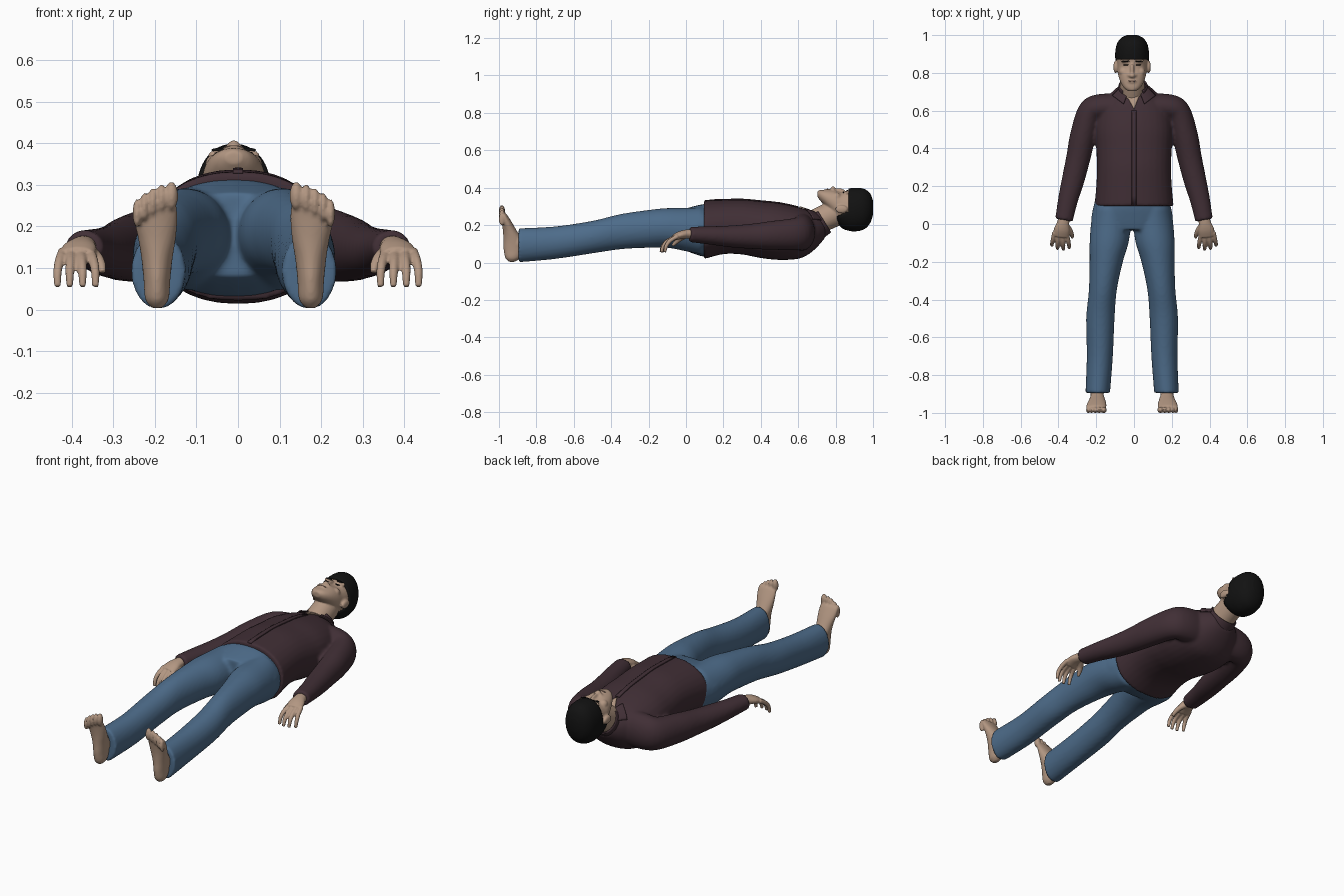
import bpy, bmesh, math
from mathutils import Vector

if "Cube" in bpy.data.objects:
    bpy.data.objects.remove(bpy.data.objects["Cube"])


def material(name, r, g, b):
    m = bpy.data.materials.new(name)
    m.diffuse_color = (r, g, b, 1)
    m.use_nodes = True
    m.node_tree.nodes["Principled BSDF"].inputs["Base Color"].default_value = m.diffuse_color
    return m


SKIN = material("skin", .45, .31, .225)
LIPS = material("lips", .33, .2, .15)
HAIR = material("black hair", .006, .006, .006)
SHIRT = material("dark maroon cloth", .052, .028, .036)
DENIM = material("blue denim", .075, .15, .255)


def spline(rows, steps=5):
    """Catmull-Rom interpolation of rows of numbers."""
    out = []
    for i in range(len(rows) - 1):
        p0, p1, p2 = rows[max(i - 1, 0)], rows[i], rows[i + 1]
        p3 = rows[min(i + 2, len(rows) - 1)]
        for k in range(steps):
            t = k / steps
            out.append([.5 * (2 * b + (c - a) * t + (2 * a - 5 * b + 4 * c - d) * t * t
                              + (3 * b - a - 3 * c + d) * t ** 3)
                        for a, b, c, d in zip(p0, p1, p2, p3)])
    return out + [list(rows[-1])]


def loft(bm, rows, axis=None, n=32, e=2.0):
    """Rows are x, y, z, half width, half depth; rings follow the path or a fixed axis."""
    pts = spline(rows)
    rings = []
    for i, (x, y, z, ru, rv) in enumerate(pts):
        if axis:
            u, v = Vector((1, 0, 0)), Vector((0, 0, 1) if axis == 'y' else (0, 1, 0))
        else:
            a, b = pts[max(i - 1, 0)], pts[min(i + 1, len(pts) - 1)]
            t = (Vector(b[:3]) - Vector(a[:3])).normalized()
            u = t.cross(Vector((0, 0, 1))).normalized()
            v = u.cross(t)
        ring = []
        for k in range(n):
            c, s = math.cos(math.tau * k / n), math.sin(math.tau * k / n)
            c = math.copysign(abs(c) ** (2 / e), c)
            s = math.copysign(abs(s) ** (2 / e), s)
            ring.append(bm.verts.new(Vector((x, y, z)) + u * ru * c + v * rv * s))
        rings.append(ring)
    for r0, r1 in zip(rings, rings[1:]):
        for k in range(n):
            bm.faces.new((r0[k], r0[(k + 1) % n], r1[(k + 1) % n], r1[k]))
    bm.faces.new(rings[0])
    bm.faces.new(rings[-1])


def ball(bm, centre, radii):
    for v in bmesh.ops.create_uvsphere(bm, u_segments=20, v_segments=12, radius=1)["verts"]:
        v.co = Vector(c + r * k for c, r, k in zip(centre, radii, v.co))


def finish(bm, name, mat, dx=0, voxel=0, smooth=4):
    bmesh.ops.recalc_face_normals(bm, faces=bm.faces)
    me = bpy.data.meshes.new(name)
    bm.to_mesh(me)
    bm.free()
    for p in me.polygons:
        p.use_smooth = True
    me.materials.append(mat)
    ob = bpy.data.objects.new(name, me)
    ob.location.x = dx
    bpy.context.collection.objects.link(ob)
    if voxel:  # fuse the overlapping volumes into one smooth skin
        m = ob.modifiers.new("fuse", 'REMESH')
        m.mode, m.voxel_size, m.use_smooth_shade = 'VOXEL', voxel, True
        m = ob.modifiers.new("soften", 'SMOOTH')
        m.iterations, m.factor = smooth, .5
    return ob


CX = -.01  # head and legs lie slightly off centre

# shirt: torso and sleeves
bm = bmesh.new()
loft(bm, [(0, .095, .175, .21, .157), (0, .2, .19, .2, .145), (0, .3, .19, .196, .147),
          (0, .4, .176, .2, .152), (0, .5, .166, .205, .152), (0, .6, .158, .19, .138),
          (0, .66, .162, .15, .115), (0, .71, .172, .105, .08), (0, .745, .18, .06, .045)],
     'y', e=2.2)
for s in (-1, 1):
    loft(bm, [(s * x, y, z, u, v) for x, y, z, u, v in (
        (.08, .62, .165, .07, .1), (.185, .617, .158, .07, .095), (.235, .585, .152, .068, .086),
        (.272, .46, .145, .068, .077), (.295, .35, .14, .064, .067), (.322, .235, .14, .06, .058),
        (.349, .13, .145, .053, .049), (.371, .02, .15, .047, .041))])
shirt = finish(bm, "shirt", SHIRT, voxel=.009)

# trousers: hips and legs
bm = bmesh.new()
loft(bm, [(0, .16, .175, .185, .13), (0, .1, .172, .203, .141), (0, .02, .175, .216, .12),
          (0, -.03, .18, .19, .1)], 'y', e=2.2)
for s in (-1, 1):
    loft(bm, [(s * x, y, z, u, v) for x, y, z, u, v in (
        (.105, .08, .17, .1, .125), (.112, 0, .176, .106, .116), (.122, -.1, .185, .103, .106),
        (.137, -.2, .18, .088, .101), (.155, -.35, .165, .074, .094), (.168, -.5, .136, .075, .087),
        (.171, -.7, .106, .069, .087), (.182, -.895, .092, .065, .091))], 'y')
finish(bm, "trousers", DENIM, CX, .009)

# feet with ankles and toes
for s, side in ((-1, "left"), (1, "right")):
    bm = bmesh.new()
    fx = .185
    loft(bm, [(s * (fx + x), y, z, u, v) for x, y, z, u, v in (
        (0, -.93, .004, .012, .016), (0, -.926, .025, .028, .04), (0, -.92, .07, .032, .055),
        (0, -.926, .12, .037, .05), (0, -.942, .17, .045, .037), (.003, -.958, .215, .052, .027),
        (.005, -.972, .25, .052, .019), (.005, -.975, .262, .042, .013))], 'z')
    loft(bm, [(s * fx, -.82, .105, .036, .045), (s * fx, -.88, .105, .036, .048),
              (s * fx, -.93, .1, .032, .05)], 'y')
    for x, tip, r in ((-.035, .308, .016), (-.011, .302, .012), (.01, .293, .0115),
                      (.03, .281, .011), (.048, .266, .0105)):
        ball(bm, (s * (fx + x), -.984, tip - .034), (r, .017, .034))
    finish(bm, side + "_foot", SKIN, CX, .005, 2)

# hands with fingers and thumbs
for s, side in ((-1, "left"), (1, "right")):
    bm = bmesh.new()
    loft(bm, [(s * x, y, z, u, v) for x, y, z, u, v in (
        (.366, .06, .152, .03, .026), (.374, .01, .153, .032, .024), (.382, -.03, .147, .042, .021),
        (.387, -.065, .133, .043, .017))], n=24)
    for off, reach in ((-.032, .94), (-.01, 1.04), (.012, 1), (.033, .8)):
        x0 = .388 + off
        loft(bm, [(s * x0, -.045, .14, .012, .012),
                  (s * (x0 + off * .25), -.045 - .048 * reach, .118, .0115, .0115),
                  (s * (x0 + off * .4), -.045 - .075 * reach, .09, .0105, .0105),
                  (s * (x0 + off * .4), -.045 - .086 * reach, .055, .008, .008)], n=16)
    loft(bm, [(s * .365, .0, .145, .016, .016), (s * .342, -.03, .128, .0145, .0145),
              (s * .33, -.055, .108, .012, .012), (s * .326, -.072, .09, .008, .008)], n=16)
    finish(bm, side + "_hand", SKIN, 0, .0045, 2)

# head with neck, ears, nose, brow ridge and chin
SKULL = [(0, .703, .366, .02, .014), (0, .72, .358, .042, .03), (0, .75, .342, .061, .047),
         (0, .79, .318, .074, .07), (0, .83, .289, .079, .089), (0, .87, .283, .081, .1),
         (0, .91, .283, .081, .103), (0, .95, .286, .072, .094), (0, .978, .29, .05, .065),
         (0, .992, .293, .018, .022)]
bm = bmesh.new()
loft(bm, SKULL, 'y', e=2.15)
loft(bm, [(0, .6, .16, .07, .075), (0, .72, .228, .066, .07), (0, .85, .285, .062, .07)])
ball(bm, (0, .786, .39), (.017, .014, .018))
ball(bm, (0, .81, .381), (.011, .042, .017))
ball(bm, (0, .755, .383), (.026, .013, .012))
ball(bm, (0, .717, .372), (.024, .014, .016))
for s in (-1, 1):
    ball(bm, (s * .016, .787, .383), (.01, .01, .012))
    ball(bm, (s * .033, .865, .371), (.03, .011, .015))
    ball(bm, (s * .088, .832, .285), (.011, .034, .022))
    ball(bm, (s * .045, .805, .35), (.024, .024, .024))
finish(bm, "head", SKIN, CX, .005, 3)

# hair: an enlarged skull trimmed at the hairline
bm = bmesh.new()
loft(bm, [(x, y + max(0, y - .9) * .09, z, u + .008, v + .013) for x, y, z, u, v in SKULL],
     'y', n=64, e=2.15)


def below_hairline(c):
    return c.y < .805 + .062 * min(max((c.z - .24) / .03, 0), 1)


bmesh.ops.delete(bm, geom=[f for f in bm.faces if below_hairline(f.calc_center_median())],
                 context='FACES')
hair = finish(bm, "hair", HAIR, CX)
m = hair.modifiers.new("thickness", 'SOLIDIFY')
m.thickness, m.offset = .018, -1

# eyebrows, closed eyes and mouth
bm = bmesh.new()
for s in (-1, 1):
    ball(bm, (s * .034, .862, .384), (.02, .004, .005))
    ball(bm, (s * .033, .842, .376), (.014, .0035, .004))
finish(bm, "brows_and_lashes", HAIR, CX)
bm = bmesh.new()
ball(bm, (0, .756, .391), (.023, .004, .004))
finish(bm, "mouth", LIPS, CX)


def plate(name, pts, mat, offset):
    """Thin plate, drawn from above and laid on the shirt."""
    bm = bmesh.new()
    bm.faces.new([bm.verts.new((x, y, .6)) for x, y in pts])
    bmesh.ops.subdivide_edges(bm, edges=bm.edges[:], cuts=9, use_grid_fill=True)
    bmesh.ops.triangulate(bm, faces=bm.faces)
    ob = finish(bm, name, mat)
    m = ob.modifiers.new("lay", 'SHRINKWRAP')
    m.target, m.wrap_method, m.offset = shirt, 'PROJECT', offset
    m.use_project_z, m.use_negative_direction, m.use_positive_direction = True, True, False
    m = ob.modifiers.new("thickness", 'SOLIDIFY')
    m.thickness, m.offset = .006, 0


# open neck, button placket and collar flaps
plate("open_neck", [(-.055, .71), (0, .607), (.04, .71)], SKIN, .004)
plate("placket", [(-.012, .1), (.012, .1), (.012, .6), (-.012, .6)], SHIRT, .002)
for s, side in ((-1, "left"), (1, "right")):
    plate(side + "_collar_flap", [(s * .07, .725), (s * .115, .68), (s * .055, .635), (s * .035, .685)],
          SHIRT, .008)

# standing collar around the back and sides of the neck
bm = bmesh.new()
loft(bm, [(0, .655, .185, .098, .095), (0, .7, .207, .084, .083), (0, .735, .228, .076, .078)], n=48)
bmesh.ops.delete(bm, geom=[f for f in bm.faces if len(f.verts) > 4
                           or (f.calc_center_median().z > .25 and abs(f.calc_center_median().x) < .055)],
                 context='FACES')
collar = finish(bm, "collar", SHIRT, -.005)
collar.modifiers.new("thickness", 'SOLIDIFY').thickness = .008
